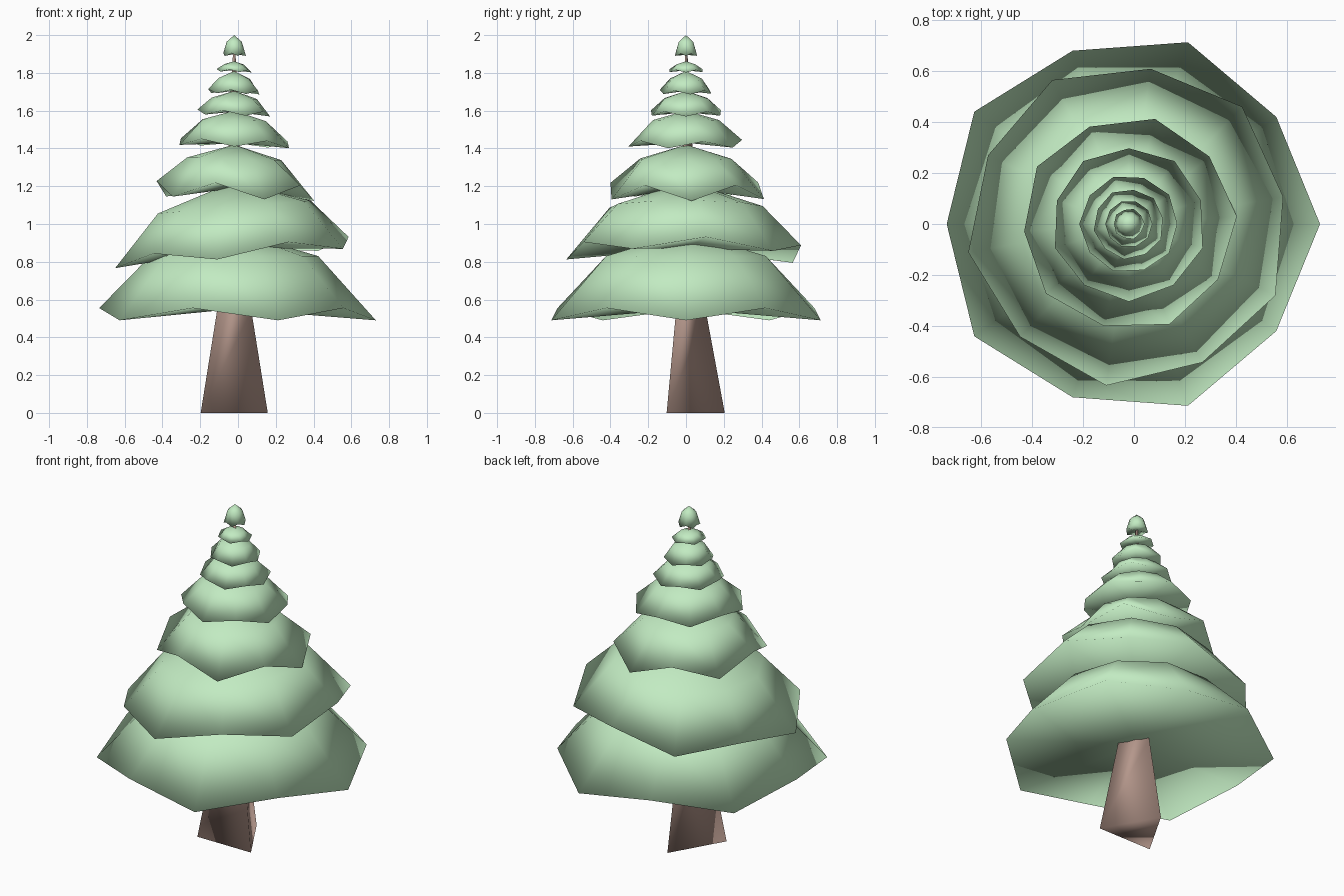
import bpy, bmesh
from math import cos, sin, radians, pi

if "Cube" in bpy.data.objects:
    bpy.data.objects.remove(bpy.data.objects["Cube"])

CX = -0.02  # trunk axis


def material(name, rgb):
    m = bpy.data.materials.new(name)
    m.diffuse_color = (*rgb, 1)
    m.use_nodes = True
    m.node_tree.nodes["Principled BSDF"].inputs["Base Color"].default_value = m.diffuse_color
    return m


green = material("needles", (0.54, 0.83, 0.54))
brown = material("bark", (0.46, 0.31, 0.26))


def finish(bm, name, mat):
    bmesh.ops.recalc_face_normals(bm, faces=bm.faces)
    for f in bm.faces:
        f.smooth = True
    me = bpy.data.meshes.new(name)
    bm.to_mesh(me)
    bm.free()
    ob = bpy.data.objects.new(name, me)
    bpy.context.collection.objects.link(ob)
    me.materials.append(mat)
    return ob


def bridge(bm, a, b):
    for i in range(len(a)):
        j = (i + 1) % len(a)
        bm.faces.new((a[i], a[j], b[j], b[i]))


def fan(bm, ring, tip):
    for i in range(len(ring)):
        bm.faces.new((ring[i], ring[(i + 1) % len(ring)], tip))


def tier(name, top, shoulder, low, high, under, turn=0, tilt=0, n=10):
    """Umbrella of branches: domed top, zigzag hem, shallow underside.
    shoulder / low / high are (radius, z); even hem corners are low."""
    bm = bmesh.new()

    def vert(r, z, a):
        x = r * cos(a)
        return bm.verts.new((CX + x, r * sin(a), z + tilt * x))

    ang = [radians(turn) + 2 * pi * i / n for i in range(n)]
    upper = [vert(*shoulder, a) for a in ang]
    hem = [vert(*(high if i % 2 else low), a) for i, a in enumerate(ang)]
    fan(bm, upper, vert(0, top, 0))
    bridge(bm, upper, hem)
    fan(bm, hem, vert(0, under, 0))
    finish(bm, name, green)


# Branch tiers, bottom to top
tier("branches_1", 0.96, (0.445, 0.83), (0.75, 0.49), (0.715, 0.555), 0.55)
tier("branches_2", 1.225, (0.41, 1.09), (0.64, 0.82), (0.615, 0.88), 0.87, -26, 0.085)
tier("branches_3", 1.42, (0.25, 1.345), (0.425, 1.135), (0.412, 1.215), 1.19, 4, -0.03)
tier("branches_4", 1.60, (0.175, 1.55), (0.305, 1.41), (0.297, 1.445), 1.43, -18, -0.03)
tier("branches_5", 1.705, (0.12, 1.665), (0.19, 1.575), (0.195, 1.60), 1.595, 0, -0.03)
tier("branches_6", 1.81, (0.085, 1.77), (0.135, 1.69), (0.14, 1.71), 1.705, 10, -0.03)
tier("branches_7", 1.862, (0.052, 1.845), (0.092, 1.805), (0.093, 1.818), 1.815, 0, -0.03)
tier("tip", 2.00, (0.04, 1.965), (0.062, 1.89), (0.058, 1.905), 1.90)

# Three-sided tapering trunk
bm = bmesh.new()
rings = []
for r, z in [(0.205, 0), (0.105, 0.54), (0.05, 1.1), (0.007, 1.92)]:
    rings.append([bm.verts.new((CX + r * cos(a), r * sin(a), z))
                  for a in (pi / 2, pi / 2 + 2 * pi / 3, pi / 2 + 4 * pi / 3)])
for a, b in zip(rings, rings[1:]):
    bridge(bm, a, b)
bm.faces.new(rings[0])
bm.faces.new(rings[-1])
finish(bm, "trunk", brown)
